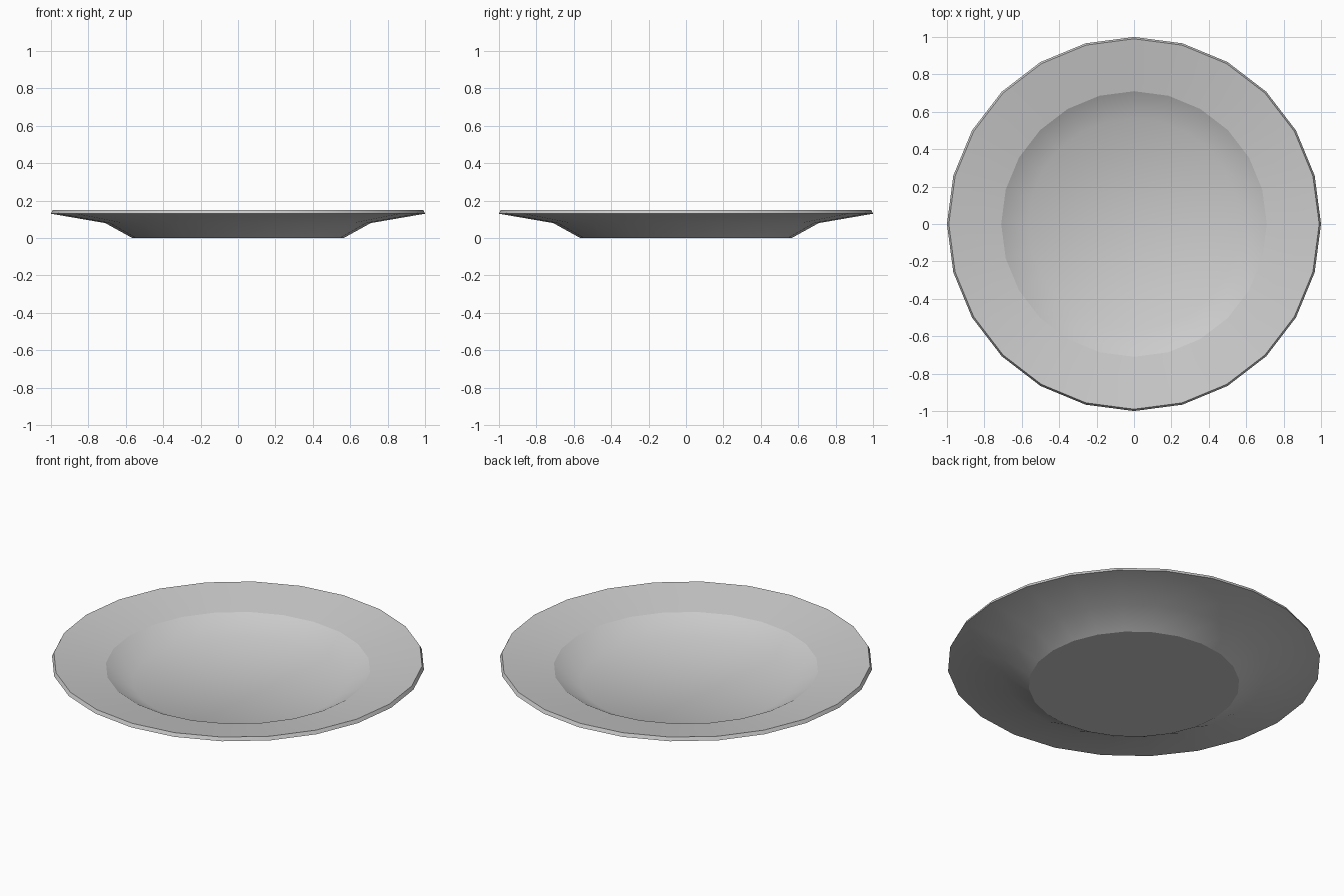
import bpy, bmesh, math

if "Cube" in bpy.data.objects:
    bpy.data.objects.remove(bpy.data.objects["Cube"])

SIDES = 24
# Lathe profile (radius, z, sharp ring), from underside centre round the rim to the well centre
PROFILE = [
    (0.565, 0.0, True),    # foot edge
    (0.71, 0.08, False),   # underside bend
    (1.0, 0.13, True),     # rim lower edge
    (0.99, 0.15, True),    # rim upper edge
    (0.71, 0.10, True),    # edge of the well
    (0.565, 0.02, False),  # well floor edge
]

bm = bmesh.new()

# Rings of the plate
rings = []
for r, z, sharp in PROFILE:
    rings.append([bm.verts.new((r * math.cos(2 * math.pi * i / SIDES),
                                r * math.sin(2 * math.pi * i / SIDES), z))
                  for i in range(SIDES)])

# Walls between neighbouring rings
for a, b in zip(rings, rings[1:]):
    for i in range(SIDES):
        j = (i + 1) % SIDES
        bm.faces.new((a[i], a[j], b[j], b[i]))

# Flat foot and well floor
bm.faces.new(rings[0][::-1])
centre = bm.verts.new((0, 0, 0.02))
for i in range(SIDES):
    bm.faces.new((rings[-1][i], rings[-1][(i + 1) % SIDES], centre))

# Smooth shading with crisp rings
for f in bm.faces:
    f.smooth = True
for ring, (r, z, sharp) in zip(rings, PROFILE):
    for i in range(SIDES):
        bm.edges.get((ring[i], ring[(i + 1) % SIDES])).smooth = not sharp

bmesh.ops.recalc_face_normals(bm, faces=bm.faces[:])
mesh = bpy.data.meshes.new("plate")
bm.to_mesh(mesh)
bm.free()
plate = bpy.data.objects.new("plate", mesh)
bpy.context.collection.objects.link(plate)
